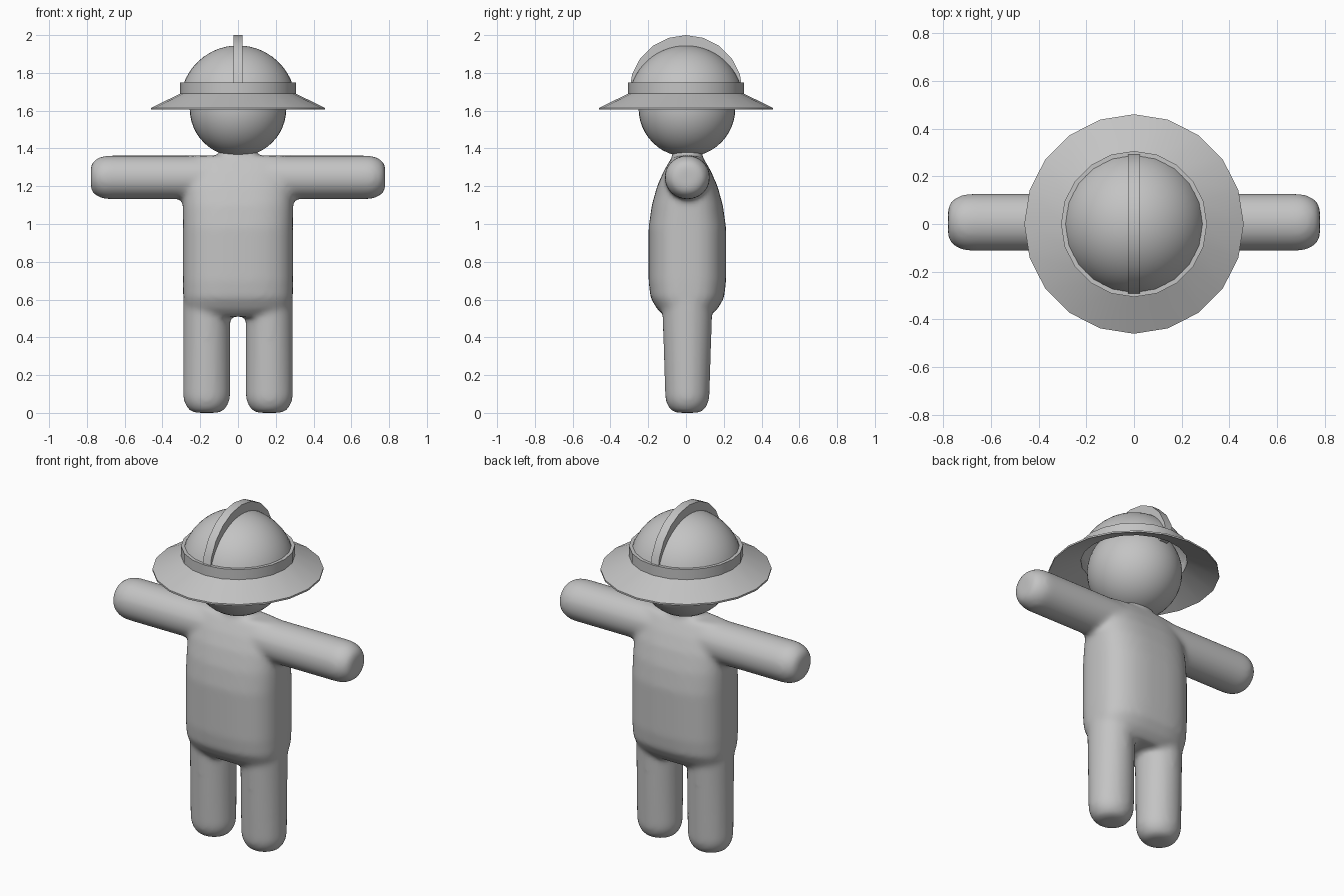
import bpy, bmesh, math
from mathutils import Matrix, Vector

cube = bpy.data.objects.get("Cube")
if cube:
    bpy.data.objects.remove(cube, do_unlink=True)

grey = bpy.data.materials.new("plain_grey")
grey.use_nodes = True
grey.diffuse_color = (0.55, 0.55, 0.55, 1)
grey.node_tree.nodes["Principled BSDF"].inputs["Base Color"].default_value = grey.diffuse_color


def finish(name, bm, angle=35):
    """Turn a bmesh into a shaded, coloured object."""
    bmesh.ops.recalc_face_normals(bm, faces=bm.faces[:])
    mesh = bpy.data.meshes.new(name)
    bm.to_mesh(mesh)
    bm.free()
    mesh.materials.append(grey)
    obj = bpy.data.objects.new(name, mesh)
    bpy.context.collection.objects.link(obj)
    bpy.ops.object.select_all(action='DESELECT')
    obj.select_set(True)
    bpy.context.view_layer.objects.active = obj
    bpy.ops.object.shade_smooth_by_angle(angle=math.radians(angle))
    return obj


def loft(bm, rings, sides=32, power=2.0, matrix=Matrix(), caps=True, closed=False):
    """Skin rings of (height, x radius, y radius); power above 2 squares them off."""
    loops = []
    for h, rx, ry in rings:
        loop = []
        for i in range(sides):
            a = math.tau * i / sides
            c, s = math.cos(a), math.sin(a)
            p = Vector((math.copysign(abs(c) ** (2 / power), c) * rx,
                        math.copysign(abs(s) ** (2 / power), s) * ry, h))
            loop.append(bm.verts.new(matrix @ p))
        loops.append(loop)
    pairs = list(zip(loops, loops[1:]))
    if closed:
        pairs.append((loops[-1], loops[0]))
    for low, high in pairs:
        for i in range(sides):
            j = (i + 1) % sides
            bm.faces.new((low[i], low[j], high[j], high[i]))
    if caps and not closed:
        bm.faces.new(loops[0][::-1])
        bm.faces.new(loops[-1])


def limb(bm, matrix, length, rx, ry, taper):
    """Round-ended limb growing along local z from its tip at zero."""
    cap = 0.1
    rings = []
    for k in range(1, 8):
        a = math.pi / 2 * k / 7
        grow = 0.4 + 0.6 * math.sin(a)
        rings.append((cap * (1 - math.cos(a)), rx * grow, ry * grow))
    rings.append((length, rx, ry * taper))
    loft(bm, rings, matrix=matrix)


# Body: torso, neck, arms and legs fused with soft joins
bm = bmesh.new()
depth = 0.007
torso = [(0.51, 0.24, 0.12), (0.55, 0.28, 0.16), (0.61, 0.29, 0.195),
         (0.7, 0.292, 0.205), (0.98, 0.292, 0.205), (1.1, 0.292, 0.188),
         (1.2, 0.292, 0.16), (1.28, 0.29, 0.125), (1.34, 0.27, 0.09),
         (1.362, 0.25, 0.07)]
loft(bm, torso, sides=48, power=2.7, matrix=Matrix.Translation((0, depth, 0)))
loft(bm, [(1.3, 0.1, 0.08), (1.4, 0.1, 0.08)], matrix=Matrix.Translation((0, depth, 0)))
for side in (-1, 1):
    arm = Matrix.Translation((side * 0.782, depth, 1.247)) @ Matrix.Rotation(-side * math.pi / 2, 4, 'Y')
    limb(bm, arm, 0.65, 0.116, 0.12, 1)
    limb(bm, Matrix.Translation((side * 0.166, depth, -0.002)), 0.62, 0.125, 0.118, 1.14)
body = finish("body", bm)
remesh = body.modifiers.new("fuse", 'REMESH')
remesh.mode = 'VOXEL'
remesh.voxel_size = 0.015
remesh.use_smooth_shade = True
soften = body.modifiers.new("soften", 'SMOOTH')
soften.factor = 0.5
soften.iterations = 8

# Head
bm = bmesh.new()
bmesh.ops.create_uvsphere(bm, u_segments=40, v_segments=24, radius=0.256,
                          matrix=Matrix.Translation((0, 0.005, 1.612)))
finish("head", bm)

# Hat dome, a shallow open cap
bm = bmesh.new()
radius, centre = 0.306, 1.639
cap_rings = []
for k in range(13):
    a = math.radians(18 + 71.5 * k / 12)
    cap_rings.append((centre + radius * math.sin(a), radius * math.cos(a), radius * math.cos(a)))
loft(bm, cap_rings, sides=40, caps=False)
bm.verts.ensure_lookup_table()
bm.faces.new(bm.verts[-40:])
finish("hat_dome", bm)

# Hat band and sloping brim, one faceted closed profile
bm = bmesh.new()
profile = [(0.46, 1.605), (0.46, 1.615), (0.306, 1.69), (0.306, 1.75),
           (0.287, 1.75), (0.287, 1.685)]
loft(bm, [(z, r, r) for r, z in profile], sides=20, closed=True)
finish("hat_brim", bm, 25)

# Crest: a thin upright half ring across the dome, front to back
bm = bmesh.new()
steps = 10
arcs = []
for r in (0.3, 0.235):
    arcs.append([bm.verts.new((-0.025, -r * math.cos(math.pi * i / steps),
                               1.7 + r * math.sin(math.pi * i / steps)))
                 for i in range(steps + 1)])
outer, inner = arcs
for i in range(steps):
    bm.faces.new((outer[i], outer[i + 1], inner[i + 1], inner[i]))
side = bmesh.ops.extrude_face_region(bm, geom=bm.faces[:])
bmesh.ops.translate(bm, vec=(0.05, 0, 0),
                    verts=[g for g in side["geom"] if isinstance(g, bmesh.types.BMVert)])
finish("hat_crest", bm, 25)
